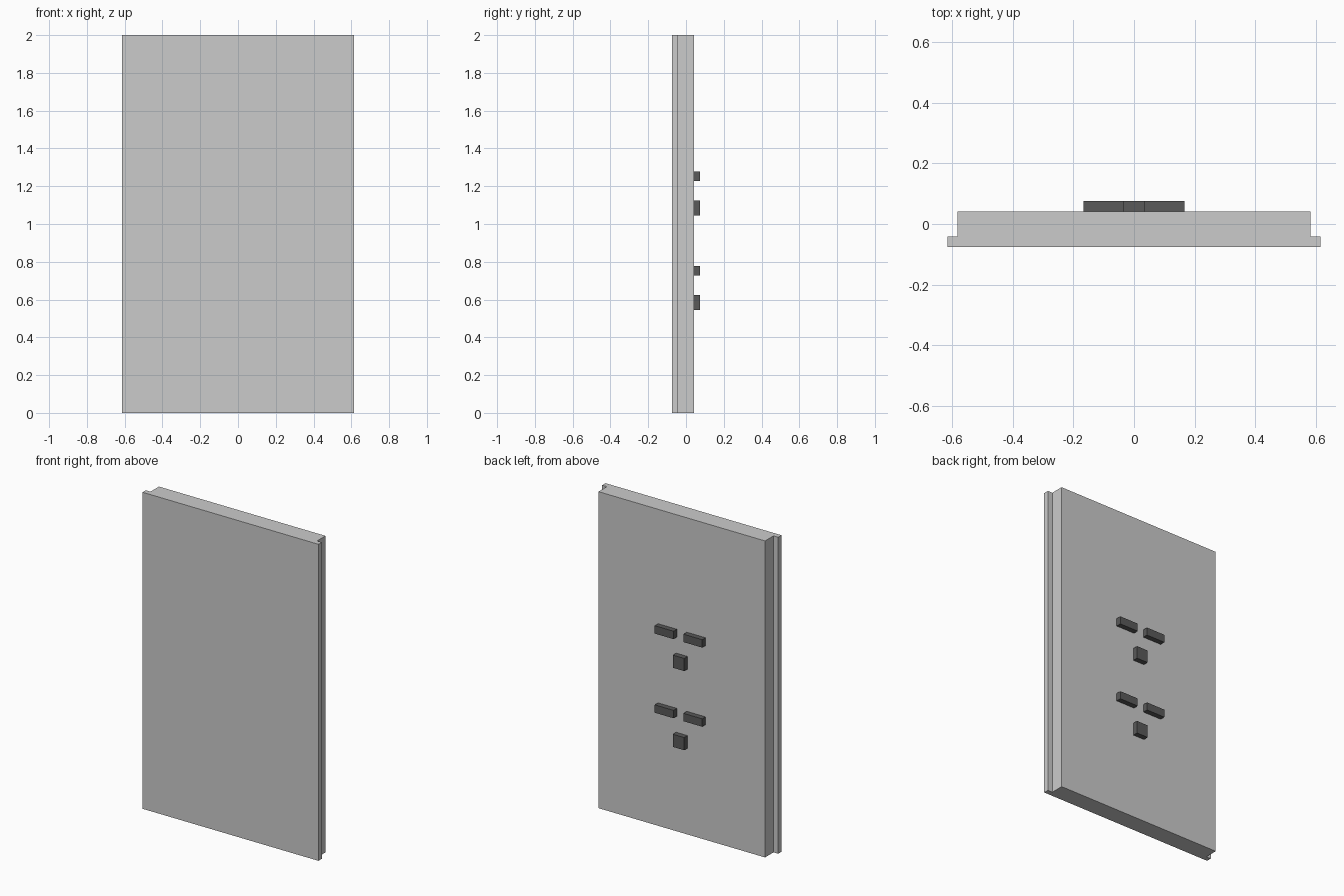
import bpy, bmesh

if "Cube" in bpy.data.objects:
    bpy.data.objects.remove(bpy.data.objects["Cube"])

Y_FRONT, Y_STEP, Y_BACK, Y_PAD = -0.075, -0.042, 0.042, 0.075


def finish(bm, name):
    bmesh.ops.recalc_face_normals(bm, faces=bm.faces)
    mesh = bpy.data.meshes.new(name)
    bm.to_mesh(mesh)
    bm.free()
    obj = bpy.data.objects.new(name, mesh)
    bpy.context.collection.objects.link(obj)
    return obj


def extrude_profile(name, points, height):
    bm = bmesh.new()
    base = bm.faces.new([bm.verts.new((x, y, 0)) for x, y in points])
    top = bmesh.ops.extrude_face_region(bm, geom=[base], use_keep_orig=True)
    verts = [v for v in top["geom"] if isinstance(v, bmesh.types.BMVert)]
    bmesh.ops.translate(bm, verts=verts, vec=(0, 0, height))
    return finish(bm, name)


def back_block(name, x0, x1, z0, z1, material):
    obj = extrude_profile(name, [(x0, Y_BACK), (x1, Y_BACK), (x1, Y_PAD), (x0, Y_PAD)], z1 - z0)
    obj.location.z = z0
    obj.data.materials.append(material)


# Door slab with a rebated lip along both long edges
half = [(0.615, Y_FRONT), (0.615, Y_STEP), (0.582, Y_STEP), (0.582, Y_BACK)]
extrude_profile("door_panel", half + [(-x, y) for x, y in reversed(half)], 2.0)

# Two sets of dark mounting blocks on the back: a pair of bars above a square pad
dark = bpy.data.materials.new("dark_grey")
dark.diffuse_color = (0.1, 0.1, 0.1, 1)
dark.use_nodes = True
dark.node_tree.nodes["Principled BSDF"].inputs["Base Color"].default_value = dark.diffuse_color
for label, z in (("lower", 0.545), ("upper", 1.045)):
    back_block(label + "_pad", -0.04, 0.04, z, z + 0.08, dark)
    back_block(label + "_bar_left", -0.166, -0.035, z + 0.182, z + 0.232, dark)
    back_block(label + "_bar_right", 0.035, 0.166, z + 0.182, z + 0.232, dark)
